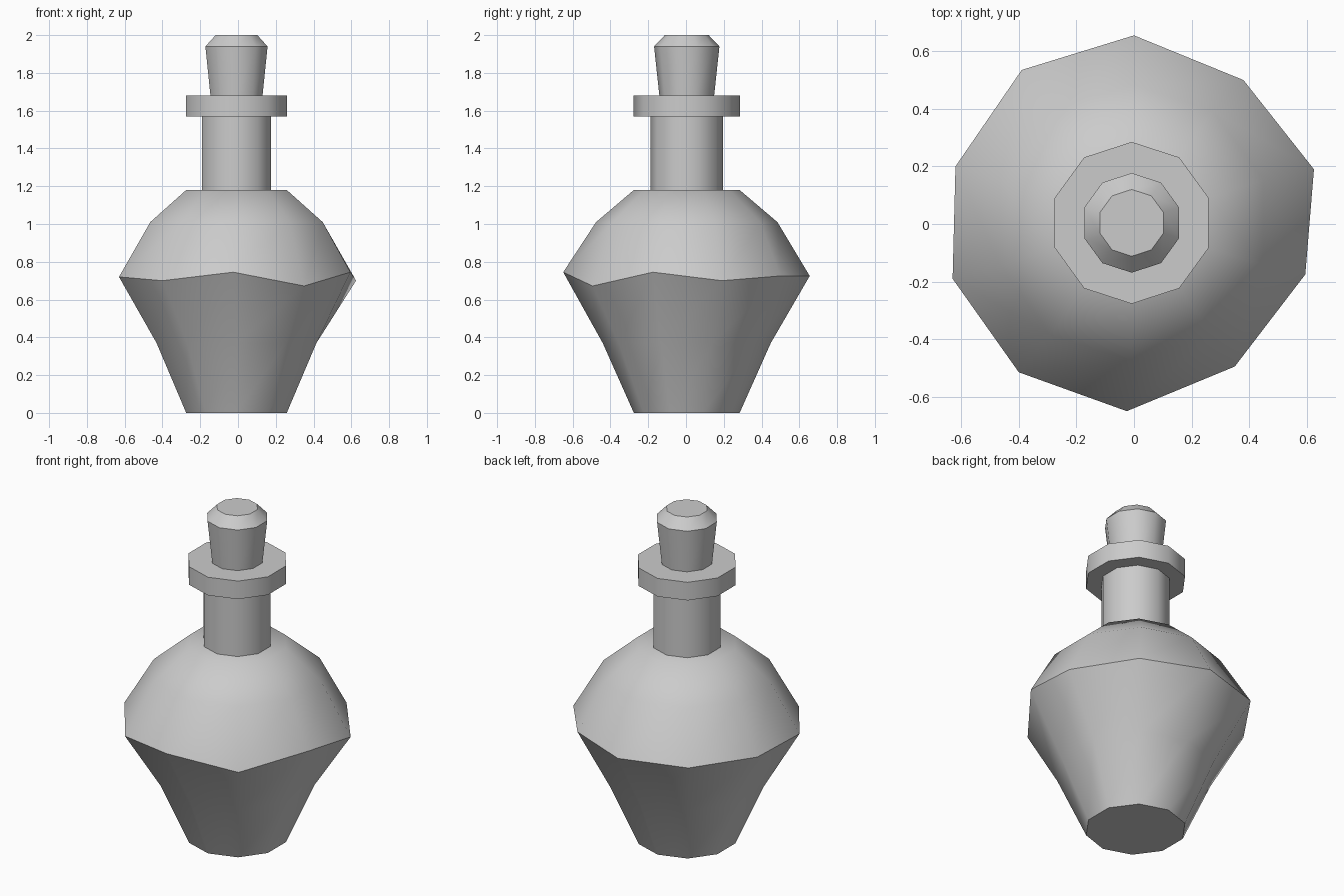
import bpy
import bmesh
import math

SIDES = 10
CENTRE_X, CENTRE_Y = -0.008, 0.004

cube = bpy.data.objects.get("Cube")
if cube:
    bpy.data.objects.remove(cube, do_unlink=True)

# Single flat colour
grey = bpy.data.materials.new("light_grey")
grey.use_nodes = True
colour = (0.6, 0.6, 0.6, 1)
grey.diffuse_color = colour
grey.node_tree.nodes["Principled BSDF"].inputs["Base Color"].default_value = colour


def ring(radius, z):
    """Ten points around the axis, starting at the back (+y) corner."""
    points = []
    for i in range(SIDES):
        a = math.pi / 2 + math.tau * i / SIDES
        points.append((CENTRE_X + radius * math.cos(a),
                       CENTRE_Y + radius * math.sin(a), z))
    return points


def loft(name, rings):
    """Closed solid through a stack of rings, with soft sides and hard rims."""
    bm = bmesh.new()
    loops = [[bm.verts.new(p) for p in points] for points in rings]
    for low, high in zip(loops, loops[1:]):
        for i in range(SIDES):
            j = (i + 1) % SIDES
            bm.faces.new((low[i], low[j], high[j], high[i]))
    bm.faces.new(loops[0][::-1])
    bm.faces.new(loops[-1])
    bmesh.ops.recalc_face_normals(bm, faces=bm.faces)
    mesh = bpy.data.meshes.new(name)
    bm.to_mesh(mesh)
    bm.free()
    mesh.materials.append(grey)
    obj = bpy.data.objects.new(name, mesh)
    bpy.context.collection.objects.link(obj)
    bpy.ops.object.select_all(action='DESELECT')
    obj.select_set(True)
    bpy.context.view_layer.objects.active = obj
    bpy.ops.object.shade_smooth_by_angle(angle=math.radians(45))
    return obj


# Flask body, with an uneven hand-shaped ridge at its widest
ridge = [(0, 0.655, 0.725), (-0.39, 0.535, 0.725), (-0.62, 0.2, 0.725),
         (-0.63, -0.19, 0.72), (-0.4, -0.515, 0.7), (-0.025, -0.65, 0.745),
         (0.35, -0.495, 0.672), (0.595, -0.175, 0.745), (0.625, 0.19, 0.7),
         (0.38, 0.5, 0.725)]
loft("flask_body", [ring(0.28, 0), ring(0.445, 0.37), ridge,
                    ring(0.48, 1.01), ring(0.28, 1.18)])

# Neck, collar and stopper
loft("neck", [ring(0.193, 1.18), ring(0.193, 1.57)])
loft("collar", [ring(0.281, 1.57), ring(0.281, 1.68)])
loft("stopper", [ring(0.145, 1.68), ring(0.173, 1.94), ring(0.116, 2.0)])
